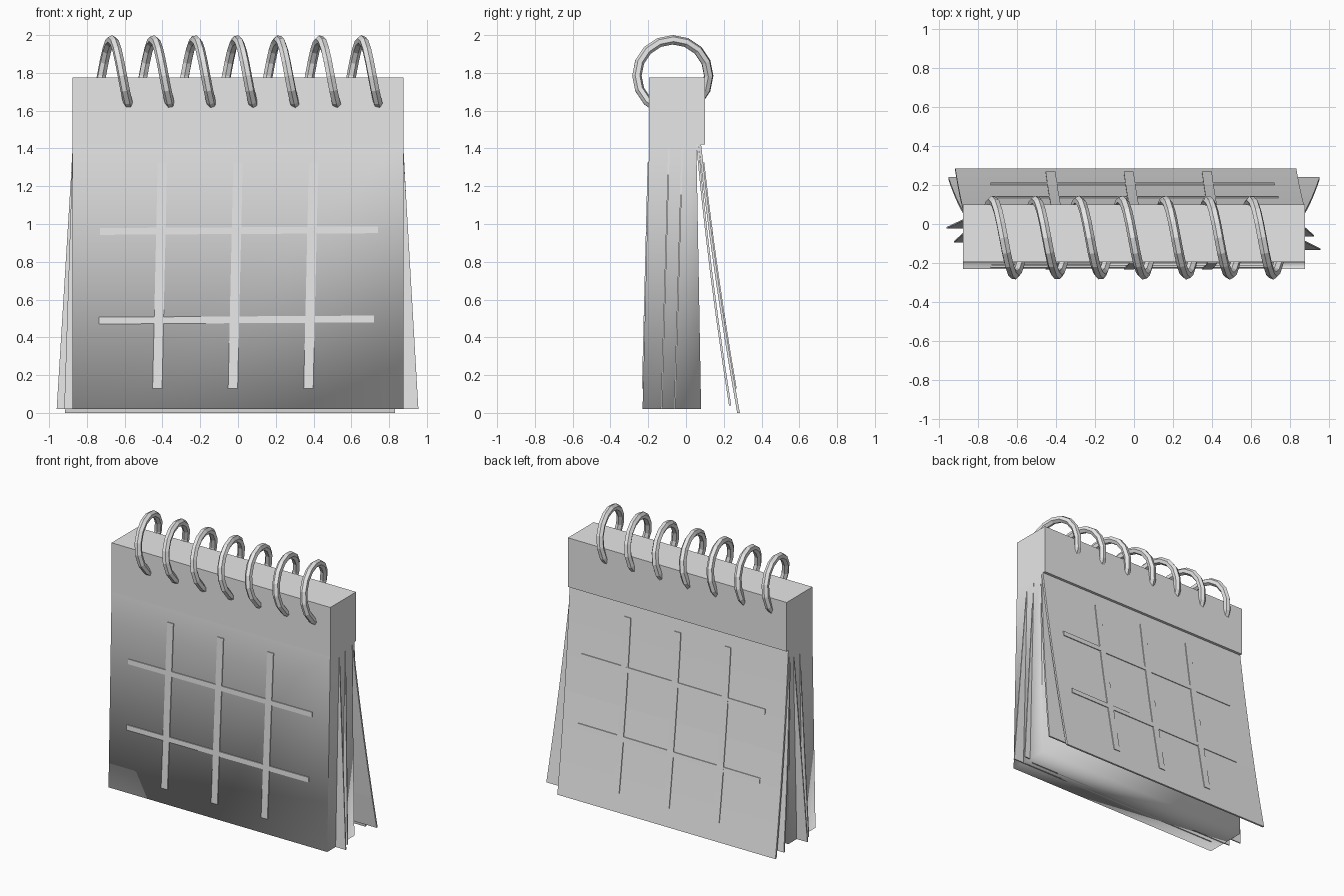
import bpy, bmesh, math

cube = bpy.data.objects.get("Cube")
if cube:
    bpy.data.objects.remove(cube, do_unlink=True)

grey = bpy.data.materials.new("light_grey")
grey.use_nodes = True
grey.diffuse_color = (0.8, 0.8, 0.8, 1)
for node in grey.node_tree.nodes:
    if node.type == 'BSDF_PRINCIPLED':
        node.inputs["Base Color"].default_value = (0.8, 0.8, 0.8, 1)


def loft(name, rows, tilt=0.0, soft_base=False):
    """Join rectangles (left, right, front, back, height) into one solid."""
    bm = bmesh.new()
    rings = []
    for left, right, front, back, z in rows:
        corners = ((left, front), (right, front), (right, back), (left, back))
        rings.append([bm.verts.new((x, y, z + tilt * x)) for x, y in corners])
    for low, high in zip(rings, rings[1:]):
        for i in range(4):
            j = (i + 1) % 4
            bm.faces.new((low[i], low[j], high[j], high[i]))
    bm.faces.new(rings[0][::-1])
    bm.faces.new(rings[-1])
    bmesh.ops.recalc_face_normals(bm, faces=bm.faces)
    if soft_base:
        # only the bottom rim is blended, all other edges stay sharp
        for f in bm.faces:
            f.smooth = True
        for e in bm.edges:
            e.smooth = all(v in rings[0] for v in e.verts)
    mesh = bpy.data.meshes.new(name)
    bm.to_mesh(mesh)
    bm.free()
    mesh.materials.append(grey)
    obj = bpy.data.objects.new(name, mesh)
    bpy.context.collection.objects.link(obj)
    return obj


HALF, BASE, STEP, TOP = 0.875, 0.02, 1.42, 1.775


def mix(a, b, t):
    return a + (b - a) * t


# Page block and the thicker binding strip
loft("page_block", [(-HALF, HALF, -0.23, 0.08, BASE),
                    (-HALF, HALF, -0.195, 0.055, STEP)], soft_base=True)
loft("binding_strip", [(-HALF, HALF, -0.195, 0.1, STEP),
                       (-HALF, HALF, -0.195, 0.1, TOP)])

# Loose pages fanning out of the sides of the block
for i, (shift, y) in enumerate([(0.08, -0.13), (0.045, -0.06),
                                (-0.085, -0.02), (-0.045, -0.09)]):
    loft(f"side_page_{i + 1}",
         [(shift - HALF, shift + HALF, y - 0.004, y + 0.004, BASE),
          (-HALF, HALF, y + 0.036, y + 0.044, STEP - 0.02)])


# Two curled sheets hanging behind the block
def sheet_y(z, top, bottom):
    t = (STEP - z) / STEP
    return mix(top, bottom, t) - 0.05 * t * (1 - t)


def back_sheet(name, left, right, top, bottom, low, thick):
    rows = []
    for k in range(7):
        t = k / 6
        z = mix(low, STEP, t)
        y = sheet_y(z, top, bottom)
        rows.append((mix(left, -HALF, t), mix(right, HALF, t),
                     y - thick / 2, y + thick / 2, z))
    loft(name, rows)


back_sheet("inner_back_sheet", -0.95, 0.95, 0.06, 0.24, 0.04, 0.012)
back_sheet("outer_back_sheet", -0.915, 0.83, 0.073, 0.278, 0.0, 0.014)


# Raised date grid, following the surface below it
def date_grid(side, surface):
    def slab(left, right, z):
        y = surface(z)
        return (left, right, y - 0.006, y + 0.006, z)

    for n in (-1, 0, 1):
        rows = []
        for k in range(7):
            z = mix(0.13, 1.325, k / 6)
            x = 0.4 * n + mix(-0.027, 0.0, k / 6)
            rows.append(slab(x - 0.025, x + 0.025, z))
        loft(f"{side}_grid_column_{n + 2}", rows)
    for n, (left, right, z) in enumerate([(-0.735, 0.72, 0.493),
                                          (-0.73, 0.74, 0.965)]):
        loft(f"{side}_grid_row_{n + 1}",
             [slab(left, right, z - 0.018), slab(left, right, z + 0.018)],
             tilt=0.006)


date_grid("front", lambda z: mix(-0.23, -0.195, (z - BASE) / (STEP - BASE)))
date_grid("back", lambda z: sheet_y(z, 0.073, 0.278) + 0.007)

# Spiral wire: seven coils wound through the binding strip
TURNS, STEPS, PITCH, RADIUS = 7, 16, 0.2205, 0.19
curve = bpy.data.curves.new("spiral_wire", 'CURVE')
curve.dimensions = '3D'
curve.bevel_depth = 0.025
curve.bevel_resolution = 1
curve.use_fill_caps = True
spline = curve.splines.new('POLY')
spline.points.add(TURNS * STEPS)
for k, point in enumerate(spline.points):
    turn = k / STEPS
    a = math.tau * turn - math.pi / 2
    point.co = ((turn - TURNS / 2) * PITCH - 0.006,
                -0.07 + RADIUS * math.cos(a),
                1.785 + RADIUS * math.sin(a), 1)
spline.use_smooth = False
curve.materials.append(grey)
wire = bpy.data.objects.new("spiral_wire", curve)
bpy.context.collection.objects.link(wire)
bpy.context.view_layer.objects.active = wire
wire.select_set(True)
bpy.ops.object.convert(target='MESH')
